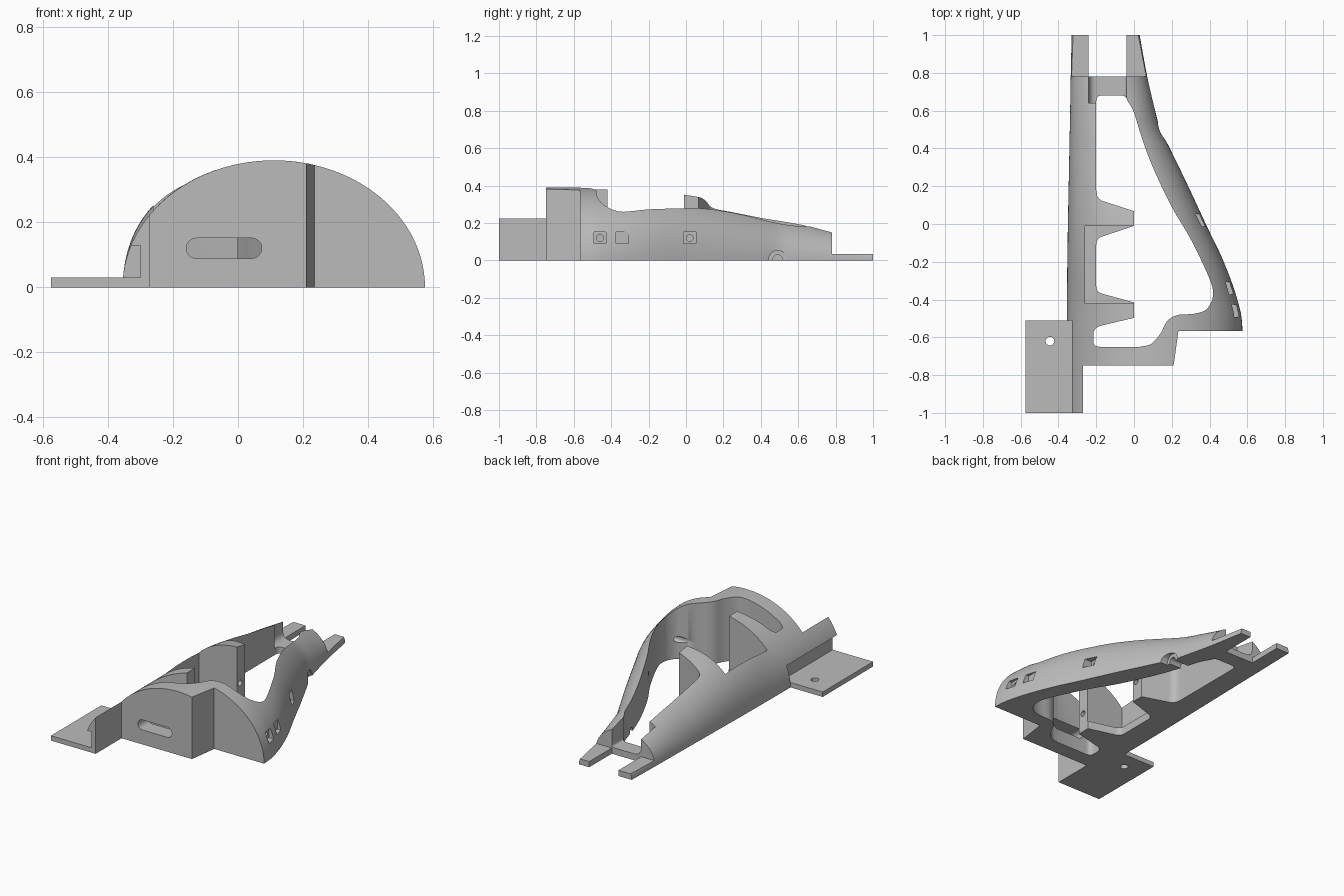
import bpy, bmesh, math
from mathutils import Vector, Matrix

cube = bpy.data.objects.get("Cube")
if cube:
    bpy.data.objects.remove(cube, do_unlink=True)

grey = bpy.data.materials.new("matte_grey")
grey.use_nodes = True
grey.diffuse_color = (0.5, 0.5, 0.5, 1)
grey.node_tree.nodes["Principled BSDF"].inputs["Base Color"].default_value = (0.5, 0.5, 0.5, 1)


def make(name, bm):
    bmesh.ops.recalc_face_normals(bm, faces=bm.faces)
    mesh = bpy.data.meshes.new(name)
    bm.to_mesh(mesh)
    bm.free()
    mesh.materials.append(grey)
    obj = bpy.data.objects.new(name, mesh)
    bpy.context.collection.objects.link(obj)
    return obj


def loft(name, rings):
    bm = bmesh.new()
    rows = [[bm.verts.new(p) for p in ring] for ring in rings]
    for a, b in zip(rows, rows[1:]):
        for i in range(len(a)):
            j = (i + 1) % len(a)
            bm.faces.new((a[i], a[j], b[j], b[i]))
    bm.faces.new(rows[0])
    bm.faces.new(rows[-1])
    return make(name, bm)


def prism_z(name, pts, low=-1, high=1):
    return loft(name, [[(x, y, z) for x, y in pts] for z in (low, high)])


def prism_y(name, pts, front, back):
    return loft(name, [[(x, y, z) for x, z in pts] for y in (front, back)])


def box(name, x0, x1, y0, y1, z0, z1):
    return prism_z(name, [(x0, y0), (x1, y0), (x1, y1), (x0, y1)], z0, z1)


def cylinder(name, centre, radius, depth, turn=Matrix()):
    bm = bmesh.new()
    bmesh.ops.create_cone(bm, cap_ends=True, segments=24, radius1=radius, radius2=radius,
                          depth=depth, matrix=Matrix.Translation(centre) @ turn)
    return make(name, bm)


def cut(target, cutter):
    mod = target.modifiers.new("cut", "BOOLEAN")
    mod.operation = "DIFFERENCE"
    mod.solver = "EXACT"
    mod.object = cutter
    bpy.context.view_layer.objects.active = target
    bpy.ops.object.modifier_apply(modifier=mod.name)
    bpy.data.objects.remove(cutter, do_unlink=True)


def spline(pts, steps=5):
    # Smooth curve through the points
    v = [Vector(p) for p in pts]
    v = [2 * v[0] - v[1]] + v + [2 * v[-1] - v[-2]]
    out = []
    for a, b, c, d in zip(v, v[1:], v[2:], v[3:]):
        for k in range(steps):
            t = k / steps
            out.append(0.5 * (2 * b + (c - a) * t + (2 * a - 5 * b + 4 * c - d) * t * t
                              + (3 * b - a - 3 * c + d) * t ** 3))
    return out + [v[-2]]


def fillet(corner, before, after, steps=6):
    c, a, b = Vector(corner), Vector(before), Vector(after)
    return [a * (1 - t) ** 2 + c * 2 * t * (1 - t) + b * t * t
            for t in (k / steps for k in range(steps + 1))]


# Domed shell: stations of y, left edge, right edge, peak height, fullness
stations = [(-1, -.355, .575, .39, 2), (-.57, -.355, .575, .39, 2), (-.4, -.355, .547, .387, 2),
            (-.2, -.353, .475, .37, 2.2), (0, -.35, .38, .35, 2.2), (.2, -.346, .287, .31, 2.1),
            (.4, -.342, .19, .257, 2), (.5, -.34, .14, .232, 2), (.6, -.338, .112, .21, 2),
            (.78, -.335, .07, .168, 2), (1, -.33, .03, .12, 2)]


def section(station, count=56):
    y, left, right, peak, power = station
    ring = []
    for i in range(count + 1):
        a = math.pi * i / count
        c, s = math.cos(a), max(0, math.sin(a))
        x = (left + right) / 2 - (right - left) / 2 * math.copysign(abs(c) ** (2 / power), c)
        ring.append((x, y, peak * s ** (2 / power)))
    return ring


shell = loft("domed_shell", [section(s) for s in spline(stations, 4)])

# Stepped front outline
cut(shell, prism_z("front_step", [(-.27, -1.2), (-.27, -.748), (.21, -.748), (.235, -.567),
                                  (1, -.567), (1, -1.2)]))

# Central opening, leaving the side walls and two ribs
opening = spline([(.03, -.65), (.09, -.635), (.14, -.58), (.175, -.515), (.23, -.482),
                  (.32, -.475), (.385, -.45), (.418, -.38), (.4, -.29), (.3, -.08),
                  (.2, .09), (.1, .3), (.04, .46), (0, .59), (-.033, .65)])
opening += fillet((-.04, .68), (-.036, .655), (-.07, .68))
opening += fillet((-.2, .68), (-.17, .68), (-.2, .65))
opening += fillet((-.2, .13), (-.2, .18), (-.16, .12))
opening += [Vector((0, .068)), Vector((0, -.01))]
opening += fillet((-.2, -.075), (-.165, -.065), (-.2, -.11))
opening += fillet((-.2, -.36), (-.2, -.33), (-.165, -.37))
opening += [Vector((0, -.415)), Vector((0, -.497))]
opening += fillet((-.215, -.55), (-.17, -.537), (-.215, -.58))
opening += fillet((-.215, -.65), (-.215, -.62), (-.18, -.65))
cut(shell, prism_z("opening", opening))

# Pocket between the ribs, above a low lip
cut(shell, box("rib_pocket", -.26, .02, -.42, -.01, .05, 1))

# Rear: two flat tongues joined by a low rounded bridge
cut(shell, box("tongue_top", -1, 1, .78, 1.2, .035, 1))
cut(shell, box("tongue_gap", -.24, -.04, .78, 1.2, -1, 1))
trough = [(-.24, .5)] + [tuple(p) for p in fillet((-.24, .04), (-.24, .09), (-.19, .04))]
trough += [tuple(p) for p in fillet((-.04, .04), (-.06, .04), (-.04, .06))] + [(-.04, .5)]
cut(shell, prism_y("bridge_trough", trough, .64, .8))

# Undercut above the mounting plate
cut(shell, box("undercut", -.6, -.3, -1.2, -.51, .03, .128))

# Rounded slot through the front wall
slot = []
for centre, start in ((.042, -90), (-.128, 90)):
    for k in range(13):
        a = math.radians(start + 15 * k)
        slot.append((centre + .031 * math.cos(a), .12 + .031 * math.sin(a)))
cut(shell, prism_y("front_slot", slot, -.9, -.6))

# Square recesses in the side wall, two with screw holes that reach the ribs
sideways = Matrix.Rotation(math.pi / 2, 4, "Y")
for y, x, drilled in ((-.46, .525, True), (-.34, .498, False), (.02, .325, True)):
    cut(shell, box("recess", x - .015, .8, y - .033, y + .033, .09, .153))
    if drilled:
        cut(shell, cylinder("screw_hole", (.3, y, .12), .018, .8, sideways))

# Half-round cable notch near the rear
cut(shell, cylinder("notch_outer", (.23, .49, .005), .048, .22, sideways))
cut(shell, cylinder("notch_inner", (.1, .49, .005), .025, .3, sideways))

# Flat mounting plate with a bolt hole
plate = box("mounting_plate", -.575, -.345, -1, -.51, 0, .03)
cut(plate, cylinder("bolt_hole", (-.445, -.62, 0), .023, .2))

# Smooth the curved faces and keep the hard edges
for obj in (shell, plate):
    bpy.ops.object.select_all(action="DESELECT")
    obj.select_set(True)
    bpy.context.view_layer.objects.active = obj
    bpy.ops.object.shade_smooth_by_angle(angle=math.radians(30))
